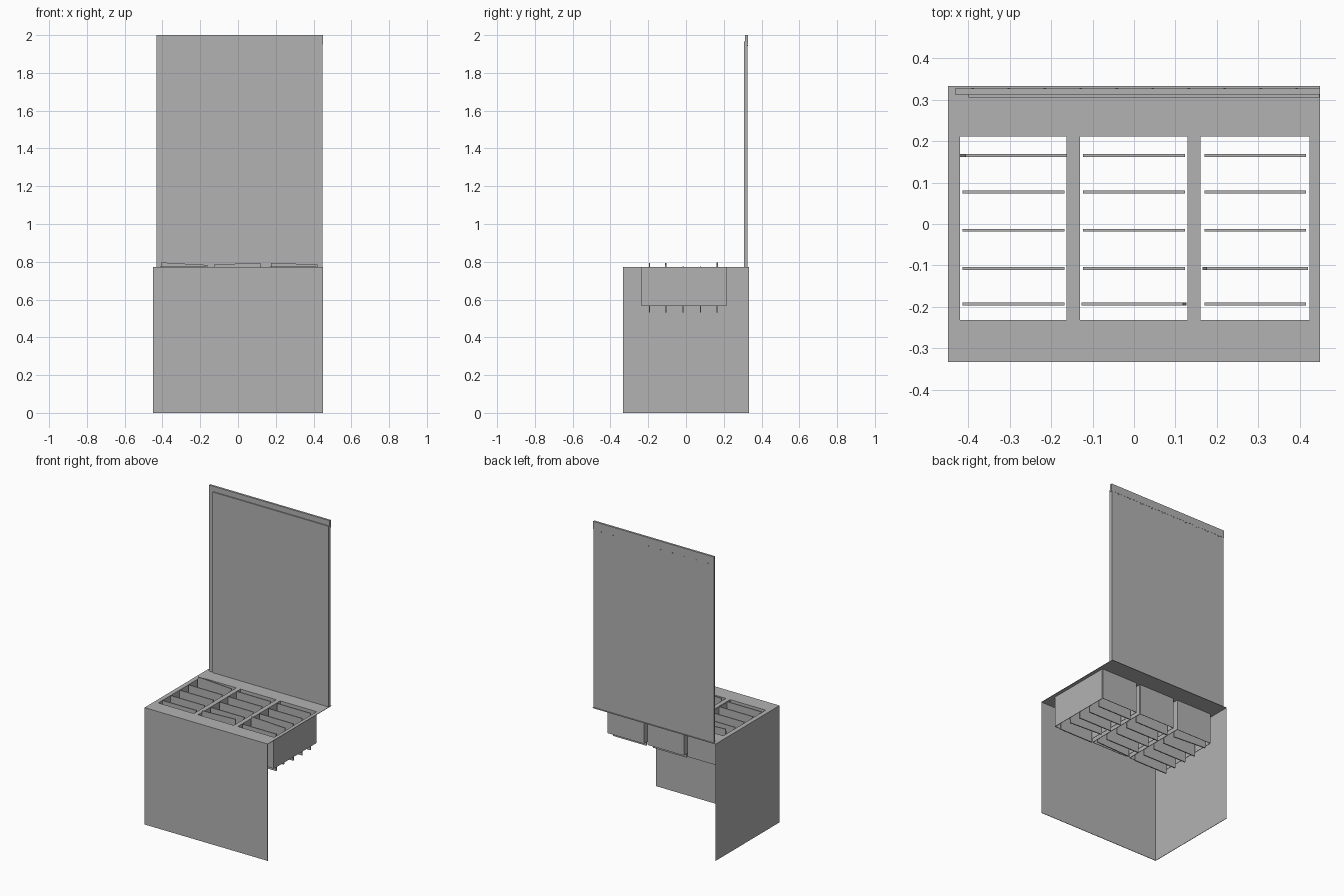
import bpy, bmesh
from mathutils import Matrix

if "Cube" in bpy.data.objects:
    bpy.data.objects.remove(bpy.data.objects["Cube"], do_unlink=True)

grey = bpy.data.materials.new("plain grey")
grey.use_nodes = True
grey.diffuse_color = (0.45, 0.45, 0.45, 1)
grey.node_tree.nodes["Principled BSDF"].inputs["Base Color"].default_value = grey.diffuse_color


def finish(name, bm):
    mesh = bpy.data.meshes.new(name)
    bm.to_mesh(mesh)
    bm.free()
    mesh.materials.append(grey)
    obj = bpy.data.objects.new(name, mesh)
    bpy.context.collection.objects.link(obj)
    return obj


def box(name, x, y, z, tilt=0):
    """Box between the given (low, high) limits, tilted about the y axis."""
    bm = bmesh.new()
    size = [b - a for a, b in (x, y, z)]
    bmesh.ops.create_cube(bm, size=1, matrix=Matrix.Diagonal((*size, 1)))
    obj = finish(name, bm)
    obj.location = [(a + b) / 2 for a, b in (x, y, z)]
    obj.rotation_euler.y = tilt
    return obj


W, D, TOP, T = 0.45, 0.333, 0.772, 0.003
bays = [(-0.42, -0.16), (-0.13, 0.132), (0.161, 0.427)]
bay_y = (-0.232, 0.211)

# Counter sheet with three rectangular openings
xs = [-W] + [v for bay in bays for v in bay] + [W]
ys = [-D, *bay_y, D]
bm = bmesh.new()
for i in range(len(xs) - 1):
    for j in range(3):
        if j == 1 and i % 2 == 1:
            continue
        bm.faces.new([bm.verts.new((xs[a], ys[b], TOP))
                      for a, b in ((i, j), (i + 1, j), (i + 1, j + 1), (i, j + 1))])
bmesh.ops.remove_doubles(bm, verts=bm.verts, dist=0.0001)
counter = finish("counter_top", bm)
solid = counter.modifiers.new("thickness", "SOLIDIFY")
solid.thickness = T
solid.offset = -1

# Skirt panels: front and one side only
box("front_panel", (-W, W), (-D, -D + T), (0, TOP - T))
box("side_panel", (-W, -W + T), (-D + T, D), (0, TOP - T))

# Bottomless bins with upright dividers, three of them sitting askew
rows = [0.166, 0.077, -0.015, -0.108, -0.193]
askew = {(0, 0): 0.055, (1, 4): -0.035, (2, 3): 0.04}
bin_z = (0.565, TOP - T)
for b, (x0, x1) in enumerate(bays):
    y0, y1 = bay_y
    box("bin_right_wall", (x0 - T, x0), (y0, y1), bin_z)
    box("bin_left_wall", (x1 - T, x1), (y0, y1), bin_z)
    box("bin_front_wall", (x0, x1 - T), (y0 - T, y0), bin_z)
    box("bin_back_wall", (x0, x1 - T), (y1, y1 + T), bin_z)
    mid = (x0 + x1) / 2
    for r, y in enumerate(rows):
        tilt = askew.get((b, r), 0)
        lift = 0.014 if tilt else 0
        box("divider", (mid - 0.124, mid + 0.122), (y - 0.0035, y + 0.0035),
            (0.532 + lift, 0.776 + lift), tilt)

# Upright back board: rear sheet, front sheet and top cap strip
box("board_rear_sheet", (-0.432, 0.446), (0.313, 0.326), (TOP, 1.95))
box("board_front_sheet", (-0.40, 0.448), (0.306, 0.313), (TOP, 1.965))
box("board_top_cap", (-0.432, W), (0.313, 0.327), (1.95, 2.0))

# Row of small fasteners on the rear of the board
for i in range(10):
    x = -0.39 + i * 0.087
    box("fastener", (x - 0.003, x + 0.003), (0.326, 0.329), (1.942, 1.948))
